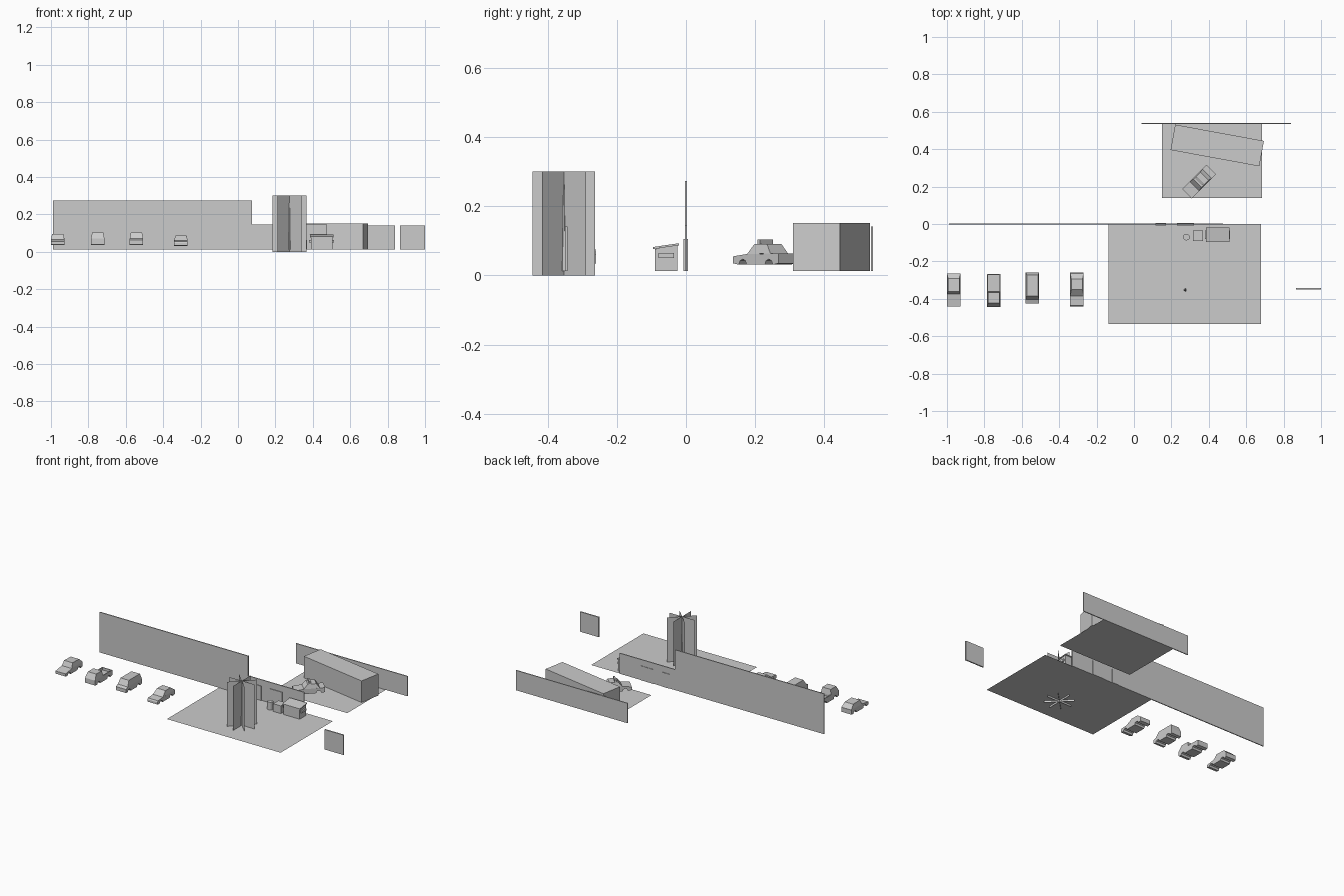
import bpy, bmesh, math
from mathutils import Matrix, Vector

if "Cube" in bpy.data.objects:
    bpy.data.objects.remove(bpy.data.objects["Cube"])

G = 0.012  # level of the paved areas


def finish(name, bm, loc=(0, 0, 0), rot=0.0, recalc=True):
    if recalc:
        bmesh.ops.recalc_face_normals(bm, faces=bm.faces)
    me = bpy.data.meshes.new(name)
    bm.to_mesh(me)
    bm.free()
    ob = bpy.data.objects.new(name, me)
    ob.location = loc
    ob.rotation_euler.z = rot
    bpy.context.collection.objects.link(ob)
    return ob


def add_box(bm, x0, x1, y0, y1, z0, z1):
    size = Matrix.Diagonal((x1 - x0, y1 - y0, z1 - z0, 1))
    mid = Matrix.Translation(((x0 + x1) / 2, (y0 + y1) / 2, (z0 + z1) / 2))
    bmesh.ops.create_cube(bm, size=1, matrix=mid @ size)


def box(name, *dims):
    bm = bmesh.new()
    add_box(bm, *dims)
    return finish(name, bm)


def add_prism(bm, pts, halves):
    """Side profile (y, z) spanned across x, with a half width per point."""
    l = [bm.verts.new((-h, y, z)) for (y, z), h in zip(pts, halves)]
    r = [bm.verts.new((h, y, z)) for (y, z), h in zip(pts, halves)]
    bm.faces.new(l)
    bm.faces.new(r[::-1])
    n = len(pts)
    for i in range(n):
        j = (i + 1) % n
        bm.faces.new((l[i], r[i], r[j], l[j]))


def sheet(name, corners):
    bm = bmesh.new()
    bm.faces.new([bm.verts.new(c) for c in corners])
    return finish(name, bm, recalc=False)


# ground areas
def ground(name, x0, x1, y0, y1):
    sheet(name, [(x0, y0, G), (x1, y0, G), (x1, y1, G), (x0, y1, G)])


ground("front_yard", -0.135, 0.68, -0.535, 0.0)
ground("back_yard", 0.15, 0.685, 0.14, 0.537)

# stepped main wall: tall left run, low right run
bm = bmesh.new()
outline = [(-0.99, G), (0.475, G), (0.475, 0.145), (0.075, 0.145), (0.075, 0.273), (-0.99, 0.273)]
face = bm.faces.new([bm.verts.new((x, -0.003, z)) for x, z in outline])
ext = bmesh.ops.extrude_face_region(bm, geom=[face])
bmesh.ops.translate(bm, verts=[v for v in ext["geom"] if isinstance(v, bmesh.types.BMVert)], vec=(0, 0.006, 0))
finish("main_wall", bm)
box("narrow_door", 0.115, 0.17, -0.007, 0.006, G, 0.105)
box("wide_door", 0.23, 0.32, -0.007, 0.006, G, 0.105)

# other walls
box("back_wall", 0.04, 0.84, 0.534, 0.54, G, 0.141)
box("side_panel", 0.865, 1.0, -0.35, -0.342, G, 0.141)

# tree: crossed foliage sheets around a slim trunk
cx, cy, r = 0.275, -0.353, 0.09
for i in range(4):
    a = i * math.pi / 4
    dx, dy = r * math.cos(a), r * math.sin(a)
    sheet(f"foliage_{i + 1}", [(cx - dx, cy - dy, 0), (cx + dx, cy + dy, 0),
                               (cx + dx, cy + dy, 0.3), (cx - dx, cy - dy, 0.3)])
bm = bmesh.new()
bmesh.ops.create_cone(bm, cap_ends=True, segments=6, radius1=0.008, radius2=0.002, depth=0.25)
finish("trunk", bm, (cx, cy, G + 0.125))

# freight container
bm = bmesh.new()
add_box(bm, -0.241, 0.241, -0.069, 0.069, G, 0.152)
finish("freight_container", bm, (0.445, 0.42, 0), math.radians(-10.4))

# waste bin with sloped lid, rim and lifting pockets
bm = bmesh.new()
add_prism(bm, [(-0.09, G), (-0.024, G), (-0.024, 0.088), (-0.09, 0.076)], [0.058] * 4)
add_prism(bm, [(-0.095, 0.076), (-0.02, 0.087), (-0.02, 0.093), (-0.095, 0.082)], [0.063] * 4)
for s in (-1, 1):
    add_box(bm, s * 0.061 - 0.006, s * 0.061 + 0.006, -0.08, -0.035, 0.05, 0.064)
finish("waste_bin", bm, (0.447, 0, 0))
box("crate", 0.315, 0.37, -0.09, -0.035, G, 0.062)
bm = bmesh.new()
bmesh.ops.create_cone(bm, cap_ends=True, segments=12, radius1=0.018, radius2=0.018, depth=0.05)
finish("barrel", bm, (0.28, -0.07, G + 0.025))


# vehicles, nose towards -y; open wheel arches cut into the lower profile
def car(name, loc, rot, length, deck, cabin, bottom=0.035, extra=()):
    hw, h = 0.036, length / 2
    bm = bmesh.new()
    under = []
    for c in (0.29 * length, -0.29 * length):
        for k in range(5):
            a = math.pi * k / 4
            under.append((c + 0.016 * math.cos(a), bottom + 0.016 * math.sin(a)))
    lower = [(-h, bottom + 0.004)] + deck + [(h, bottom + 0.004)] + under
    add_prism(bm, lower, [hw] * len(lower))
    # cabin: bottom front, roof front, roof back, bottom back
    add_prism(bm, cabin, [hw, hw * 0.83, hw * 0.83, hw])
    for b in extra:
        add_box(bm, *b)
    return finish(name, bm, loc, rot)


car("hatchback", (-0.964, -0.352, 0), 0, 0.176,
    [(-0.088, 0.056), (-0.023, 0.066), (0.088, 0.068)],
    [(-0.023, 0.066), (-0.008, 0.096), (0.06, 0.094), (0.087, 0.068)])
car("pickup", (-0.75, -0.355, 0), 0, 0.176,
    [(-0.088, 0.07), (-0.005, 0.07), (-0.005, 0.057), (0.088, 0.057)],
    [(-0.088, 0.07), (-0.068, 0.104), (-0.012, 0.104), (-0.005, 0.07)],
    extra=[(-0.036, -0.031, -0.005, 0.088, 0.057, 0.073),
           (0.031, 0.036, -0.005, 0.088, 0.057, 0.073),
           (-0.031, 0.031, 0.083, 0.088, 0.057, 0.073)])
car("van", (-0.543, -0.342, 0), 0, 0.164,
    [(-0.082, 0.062), (-0.062, 0.07), (0.082, 0.07)],
    [(-0.062, 0.07), (-0.042, 0.104), (0.07, 0.104), (0.082, 0.07)])
car("sedan", (-0.305, -0.35, 0), 0, 0.18,
    [(-0.09, 0.048), (-0.085, 0.056), (-0.034, 0.06), (0.09, 0.062)],
    [(-0.034, 0.06), (0.0, 0.088), (0.055, 0.087), (0.086, 0.062)], bottom=0.03)
car("patrol_car", (0.348, 0.227, 0), math.radians(-45), 0.184,
    [(-0.092, 0.055), (-0.035, 0.062), (0.092, 0.063)],
    [(-0.035, 0.062), (-0.012, 0.09), (0.04, 0.09), (0.06, 0.063)], bottom=0.031,
    extra=[(-0.026, 0.026, -0.002, 0.008, 0.09, 0.104)])
